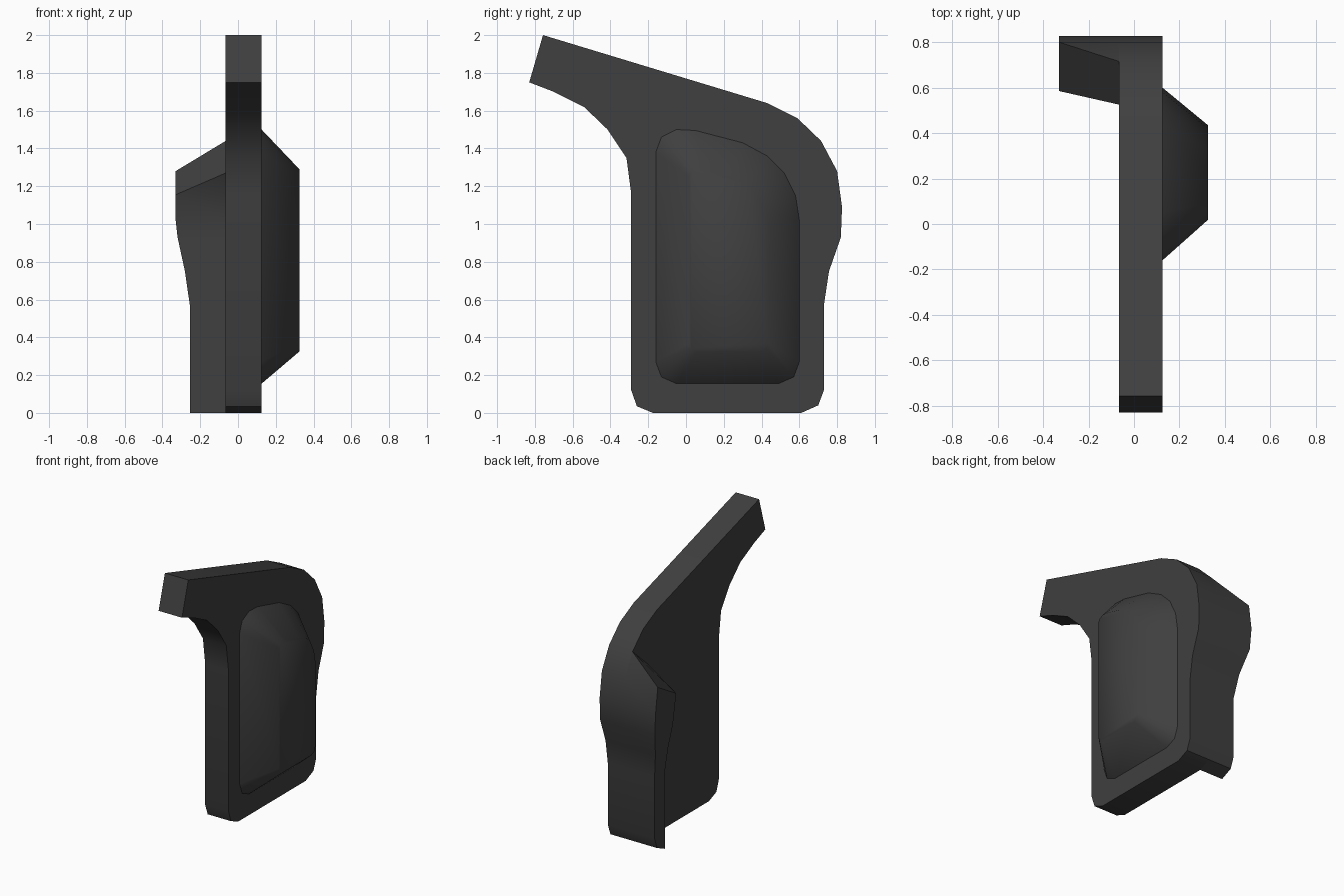
import bpy, bmesh, math

if "Cube" in bpy.data.objects:
    bpy.data.objects.remove(bpy.data.objects["Cube"])

dark = bpy.data.materials.new("dark_grey")
dark.diffuse_color = (0.05, 0.05, 0.05, 1)
dark.use_nodes = True
dark.node_tree.nodes["Principled BSDF"].inputs["Base Color"].default_value = dark.diffuse_color


def loft(name, loops, angle, closed_faces=True, open_root=None):
    """Skin a series of equal-length point loops, cap both ends, drop hidden root faces."""
    bm = bmesh.new()
    rings = [[bm.verts.new(p) for p in loop] for loop in loops]
    n = len(rings[0])
    for a, b in zip(rings, rings[1:]):
        for i in range(n):
            j = (i + 1) % n
            bm.faces.new((a[i], a[j], b[j], b[i]))
    bm.faces.new(rings[0])
    bm.faces.new(rings[-1])
    bmesh.ops.remove_doubles(bm, verts=bm.verts, dist=0.0005)
    bmesh.ops.recalc_face_normals(bm, faces=bm.faces)
    if open_root is not None:
        root = [f for f in bm.faces if all(abs(v.co.x - open_root) < 1e-4 for v in f.verts)]
        bmesh.ops.delete(bm, geom=root, context='FACES')
    me = bpy.data.meshes.new(name)
    bm.to_mesh(me)
    bm.free()
    me.materials.append(dark)
    ob = bpy.data.objects.new(name, me)
    bpy.context.collection.objects.link(ob)
    bpy.ops.object.select_all(action='DESELECT')
    ob.select_set(True)
    bpy.context.view_layer.objects.active = ob
    bpy.ops.object.shade_smooth_by_angle(angle=math.radians(angle))
    return ob


def at_x(x, profile):
    return [(x, y, z) for y, z in profile]


LEFT, RIGHT = -0.065, 0.125

# main plate with forward-reaching arm (y, z outline)
back_edge = [(0.80, 1.28), (0.826, 1.09), (0.82, 0.93), (0.757, 0.75), (0.73, 0.57),
             (0.73, 0.12), (0.70, 0.04), (0.61, 0)]
plate = [(-0.83, 1.75), (-0.757, 2.0), (0.43, 1.64), (0.59, 1.56), (0.715, 1.44)] + back_edge + [
    (-0.175, 0), (-0.26, 0.035), (-0.29, 0.12), (-0.29, 1.16), (-0.315, 1.35),
    (-0.415, 1.5), (-0.54, 1.62), (-0.70, 1.70)]
loft("side_plate", [at_x(LEFT, plate), at_x(RIGHT, plate)], 32)

# raised pad on the right side
pad_base = [(-0.16, 0.27), (-0.13, 0.19), (-0.05, 0.155), (0.49, 0.155), (0.57, 0.19),
            (0.60, 0.27), (0.60, 1.02), (0.58, 1.15), (0.52, 1.27), (0.43, 1.36),
            (0.30, 1.43), (0.05, 1.495), (-0.05, 1.5), (-0.13, 1.46), (-0.16, 1.38)]
pad_top = [(0.018, 0.37), (0.028, 0.34), (0.06, 0.325), (0.39, 0.325), (0.425, 0.34),
           (0.435, 0.37), (0.435, 1.0), (0.42, 1.08), (0.385, 1.15), (0.33, 1.21),
           (0.23, 1.255), (0.09, 1.29), (0.06, 1.29), (0.03, 1.275), (0.018, 1.25)]
loft("side_pad", [at_x(RIGHT, pad_base), at_x(0.325, pad_top)], 60, open_root=RIGHT)

# rear flange wrapping to the left, tapered at the top and narrowed below
inner = [(0.585, 1.155), (0.61, 1.02), (0.61, 0.93), (0.61, 0.75), (0.61, 0.57),
         (0.61, 0.12), (0.61, 0.04), (0.61, 0)]
reach = [-0.33, -0.33, -0.32, -0.281, -0.255, -0.255, -0.255, -0.255]
rows = [[(LEFT, 0.715, 1.44), (-0.33, 0.80, 1.28), (-0.33, 0.585, 1.155), (LEFT, 0.525, 1.27)]]
for (oy, oz), (iy, iz), x in zip(back_edge, inner, reach):
    rows.append([(LEFT, oy, oz), (x, oy, oz), (x, iy, iz), (LEFT, iy, iz)])
# the last row closes to a single bottom edge
bm_rows = rows[:-1]
last = rows[-1]


def flange():
    bm = bmesh.new()
    grid = [[bm.verts.new(p) for p in r] for r in bm_rows]
    end = [bm.verts.new(last[0]), bm.verts.new(last[1])]
    grid.append([end[0], end[1], end[1], end[0]])
    bm.faces.new(grid[0])
    for k, (a, b) in enumerate(zip(grid, grid[1:])):
        for i in range(3):
            if k == 0 and i == 1:
                continue
            quad = list(dict.fromkeys((a[i], a[i + 1], b[i + 1], b[i])))
            bm.faces.new(quad)
    bmesh.ops.remove_doubles(bm, verts=bm.verts, dist=0.0005)
    bmesh.ops.recalc_face_normals(bm, faces=bm.faces)
    # outward means the sloped cap faces up
    cap = max(bm.faces, key=lambda f: abs(f.normal.z) if f.calc_center_median().z > 1.2 else 0)
    if cap.normal.z < 0:
        bmesh.ops.reverse_faces(bm, faces=bm.faces)
    me = bpy.data.meshes.new("rear_flange")
    bm.to_mesh(me)
    bm.free()
    me.materials.append(dark)
    ob = bpy.data.objects.new("rear_flange", me)
    bpy.context.collection.objects.link(ob)
    bpy.ops.object.select_all(action='DESELECT')
    ob.select_set(True)
    bpy.context.view_layer.objects.active = ob
    bpy.ops.object.shade_smooth_by_angle(angle=math.radians(32))


flange()
